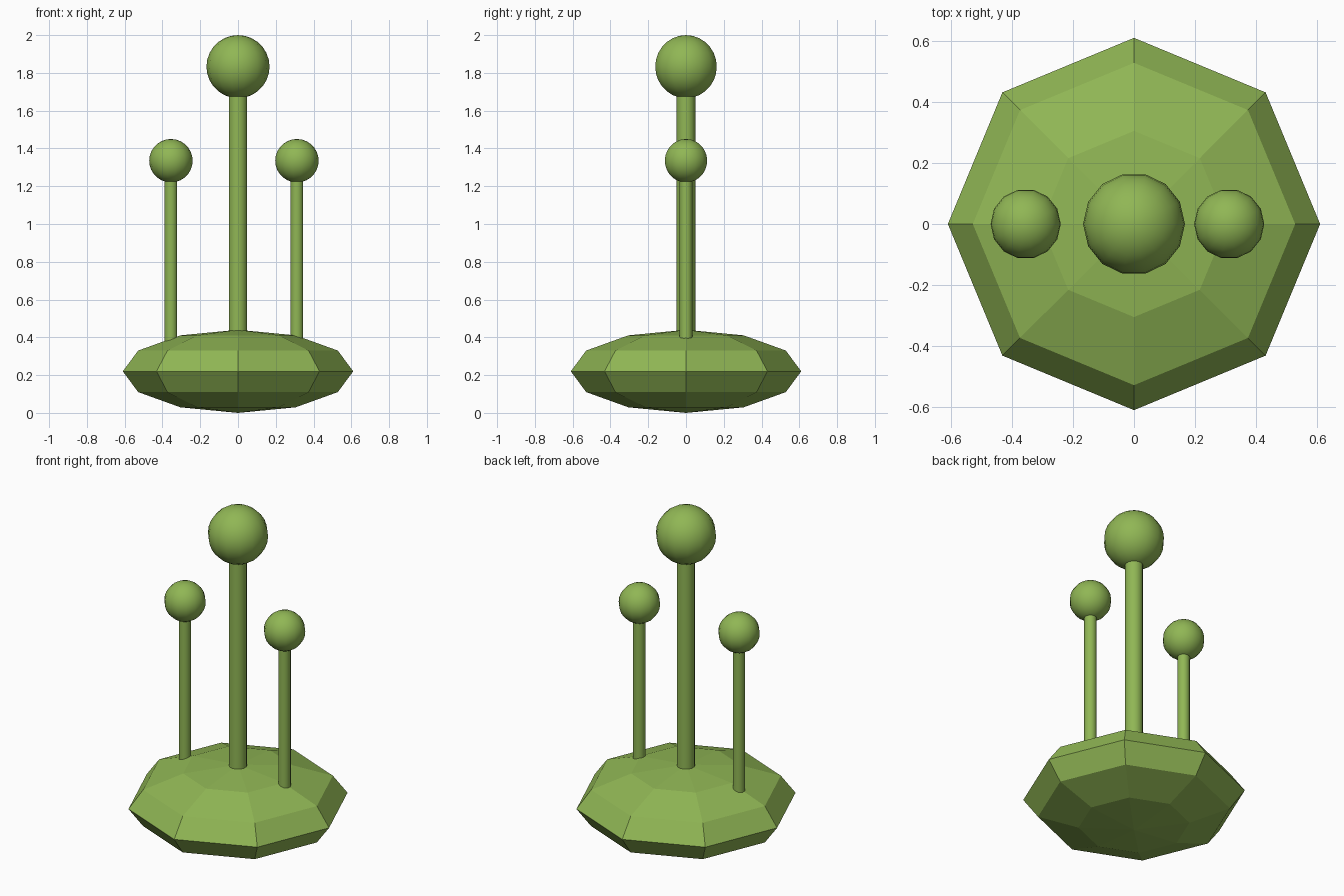
import bpy

if "Cube" in bpy.data.objects:
    bpy.data.objects.remove(bpy.data.objects["Cube"])

green = bpy.data.materials.new("green")
green.diffuse_color = (0.28, 0.47, 0.09, 1)
green.use_nodes = True
green.node_tree.nodes["Principled BSDF"].inputs["Base Color"].default_value = green.diffuse_color


def finish(name, smooth):
    ob = bpy.context.object
    ob.name = name
    ob.data.materials.append(green)
    if smooth:
        bpy.ops.object.shade_smooth_by_angle()
    return ob


def stalk(name, x, stem_r, bottom, ball_z, ball_r):
    # Thin stem running up into the ball
    top = ball_z - ball_r * 0.9
    bpy.ops.mesh.primitive_cylinder_add(vertices=14, radius=stem_r, depth=top - bottom,
                                        location=(x, 0, (top + bottom) / 2))
    finish(name + "_stem", True)
    # Ball on top
    bpy.ops.mesh.primitive_uv_sphere_add(segments=14, ring_count=14, radius=ball_r,
                                         location=(x, 0, ball_z),
                                         rotation=(0, 0, 1.5707963))
    finish(name + "_ball", True)


# Flattened low-poly base
bpy.ops.mesh.primitive_uv_sphere_add(segments=8, ring_count=6, radius=1, location=(0, 0, 0.22))
base = finish("base", False)
base.scale = (0.61, 0.61, 0.22)

# Three stalks
stalk("centre", 0, 0.05, 0.36, 1.833, 0.167)
stalk("left", -0.355, 0.034, 0.34, 1.335, 0.115)
stalk("right", 0.312, 0.034, 0.34, 1.335, 0.115)
